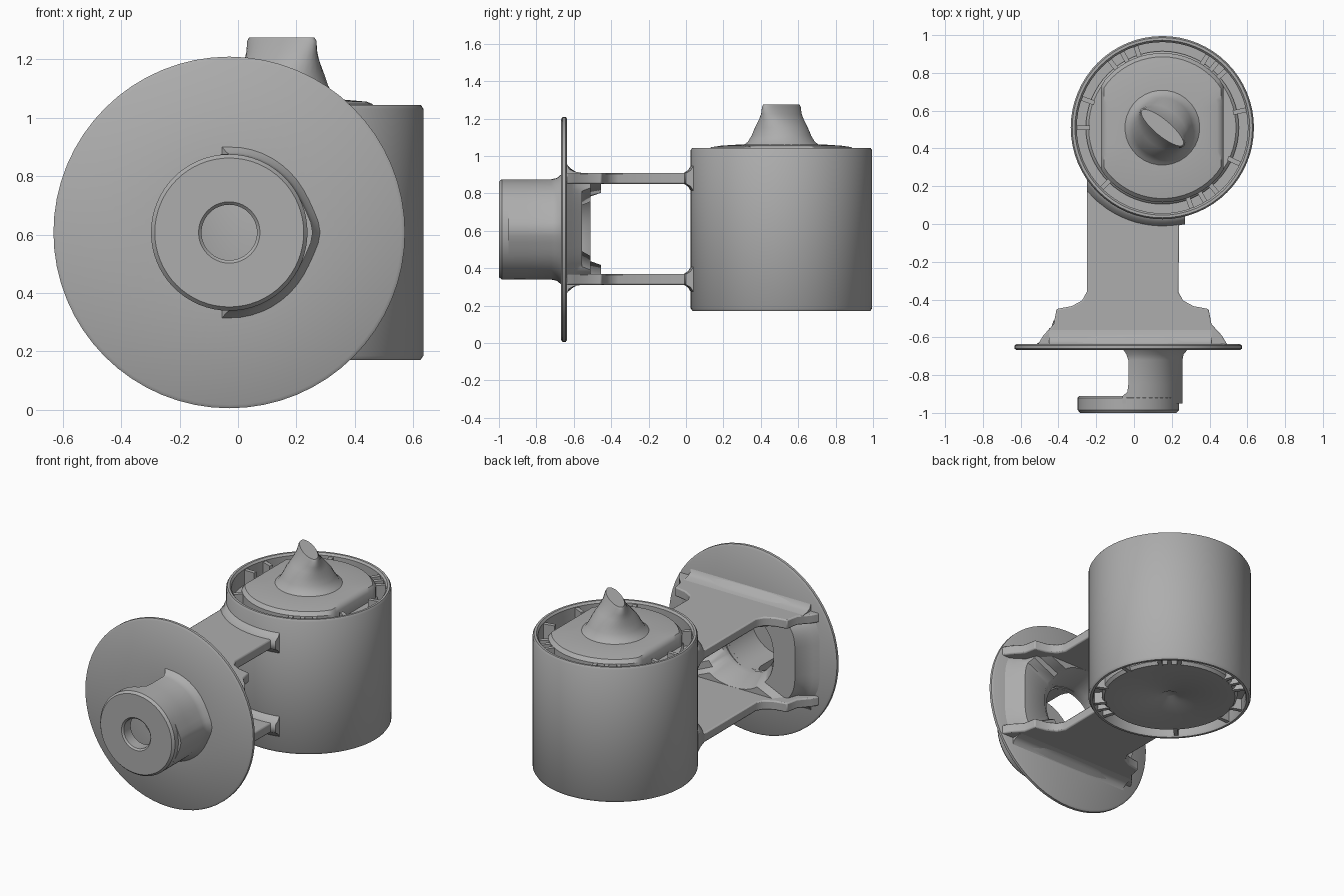
import bpy, bmesh, math
from mathutils import Matrix, Vector

if "Cube" in bpy.data.objects:
    bpy.data.objects.remove(bpy.data.objects["Cube"])

metal = bpy.data.materials.new("cast grey")
metal.diffuse_color = (0.42, 0.42, 0.42, 1)
metal.use_nodes = True
metal.node_tree.nodes["Principled BSDF"].inputs["Base Color"].default_value = metal.diffuse_color

DX, DY, DR = 0.15, 0.51, 0.485      # drum centre and radius
FX, FZ = -0.03, 0.607               # flange centre


def finish(name, bm, angle=35, bevel=0.0):
    bmesh.ops.recalc_face_normals(bm, faces=bm.faces[:])
    me = bpy.data.meshes.new(name)
    bm.to_mesh(me)
    bm.free()
    ob = bpy.data.objects.new(name, me)
    bpy.context.collection.objects.link(ob)
    me.materials.append(metal)
    if bevel:
        m = ob.modifiers.new("soft edges", 'BEVEL')
        m.width, m.segments, m.limit_method = bevel, 2, 'ANGLE'
        m.angle_limit = math.radians(40)
    bpy.ops.object.select_all(action='DESELECT')
    ob.select_set(True)
    bpy.context.view_layer.objects.active = ob
    bpy.ops.object.shade_smooth_by_angle(angle=math.radians(angle))
    return ob


def loft(name, rings, wrap=False, caps=True, **kw):
    """Skin a list of equally long closed loops."""
    bm = bmesh.new()
    vs = [[bm.verts.new(p) for p in r] for r in rings]
    n = len(vs[0])
    for i in range(len(vs) if wrap else len(vs) - 1):
        a, b = vs[i], vs[(i + 1) % len(vs)]
        for j in range(n):
            k = (j + 1) % n
            bm.faces.new((a[j], a[k], b[k], b[j]))
    if caps and not wrap:
        bm.faces.new(vs[0])
        bm.faces.new(vs[-1])
    return finish(name, bm, **kw)


def circle(r, h, axis, n=64, cx=0, cz=0):
    """Loop of radius r at height h, around z (drum) or y (flange)."""
    pts = []
    for i in range(n):
        t = 2 * math.pi * i / n
        c, s = r * math.cos(t), r * math.sin(t)
        pts.append((cx + c, cz + s, h) if axis == 'z' else (cx + c, h, cz + s))
    return pts


def drum_lathe(name, profile, **kw):
    return loft(name, [circle(r, z, 'z', cx=DX, cz=DY) for r, z in profile], **kw)


def flange_lathe(name, profile, **kw):
    return loft(name, [circle(r, y, 'y', cx=FX, cz=FZ) for r, y in profile], **kw)


# Drum shell, open at both ends
drum_lathe("drum_shell", [(0.475, 0.17), (DR, 0.185), (DR, 1.03), (0.477, 1.043),
                          (0.463, 1.043), (0.453, 1.03), (0.453, 0.185), (0.46, 0.17)],
           wrap=True)

# Core inside the drum with shallow dimple underneath
drum_lathe("drum_core", [(0.03, 0.205), (0.06, 0.188), (0.39, 0.182), (0.405, 0.20),
                         (0.405, 0.95), (0.39, 0.965)])

# Floor of the gap between core and shell
drum_lathe("gap_floor", [(0.39, 0.25), (0.46, 0.25), (0.46, 0.93), (0.39, 0.93)], wrap=True)

# Radial fins grouped around the gap, top and bottom
for z0, z1, label in ((0.90, 1.025, "top"), (0.178, 0.28, "bottom")):
    bm = bmesh.new()
    for deg in (12, 42, 50, 58, 108, 118, 128, 160, 180, 225, 290, 300, 310, 335):
        m = (Matrix.Translation((DX, DY, (z0 + z1) / 2)) @
             Matrix.Rotation(math.radians(deg), 4, 'Z') @
             Matrix.Translation((0.42, 0, 0)) @
             Matrix.Diagonal((0.075, 0.025, z1 - z0, 1)))
        bmesh.ops.create_cube(bm, size=1, matrix=m)
    finish(label + "_fins", bm)

# Lid: disc flattened left and right, rising to the shaft
lid = []
for r, z, fx in ((0.395, 0.94, 0.325), (0.395, 1.025, 0.325), (0.375, 1.047, 0.31),
                 (0.32, 1.055, 0.29), (0.21, 1.062, 0.21)):
    lid.append([(DX + max(-fx, min(fx, x)), DY + y, h) for x, y, h in circle(r, z, 'z')])
loft("drum_lid", lid)

# Shaft: round foot blending to a diagonal blade
rings = []
for a, b, z in ((0.215, 0.215, 1.05), (0.18, 0.18, 1.075), (0.16, 0.158, 1.11), (0.152, 0.135, 1.15),
                (0.148, 0.10, 1.19), (0.148, 0.068, 1.225), (0.15, 0.05, 1.262), (0.142, 0.042, 1.275)):
    ring = []
    for x, y, h in circle(1, z, 'z', 32):
        v = Matrix.Rotation(math.radians(-40), 3, 'Z') @ Vector((x * a, y * b, 0))
        ring.append((DX + v.x, DY + v.y, h))
    rings.append(ring)
loft("shaft_blade", rings, angle=50)

# Mounting flange with central opening
flange_lathe("mount_flange", [(0.20, -0.668), (0.59, -0.668), (0.602, -0.66), (0.602, -0.643),
                              (0.59, -0.635), (0.20, -0.635)], wrap=True)

# Front cap of the hub with a small bore
flange_lathe("hub_cap", [(0.095, -0.99), (0.105, -1.0), (0.255, -1.0), (0.268, -0.985),
                         (0.268, -0.92), (0.258, -0.91), (0.105, -0.91), (0.095, -0.92)], wrap=True)

# Half-round hub wall, open on the left, flared at both ends
wall = []
for y, ro, cut in ((-0.95, 0.268, -0.03), (-0.91, 0.268, -0.03), (-0.89, 0.268, -0.005),
                   (-0.85, 0.268, 0), (-0.72, 0.268, 0), (-0.69, 0.275, -0.01), (-0.66, 0.30, -0.03)):
    ring = []
    for r, order in ((ro, range(25)), (0.20, range(24, -1, -1))):
        for i in order:
            t = math.pi * (i / 24 - 0.5)
            bump = 0.018 * math.exp(-(t / 0.25) ** 2) if r == ro else 0
            x = (r + bump) * math.cos(t) + (cut if i in (0, 24) else 0)
            ring.append((FX + x, y, FZ + r * math.sin(t)))
    wall.append(ring)
loft("hub_wall", wall)

# Collar behind the flange: rounded rectangle around a round opening
def collar_ring(hx, hz, depth, e=0.5, n=64):
    pts = []
    for i in range(n):
        t = 2 * math.pi * i / n
        c, s = math.cos(t), math.sin(t)
        y = depth
        if depth is None:
            y = -0.455 if abs(s) > 0.75 else (-0.555 if c > 0 and abs(s) < 0.5 else -0.51)
        x = hx * math.copysign(abs(c) ** e, c)
        z = hz * math.copysign(abs(s) ** e, s)
        pts.append((-0.02 + x, y, 0.61 + z))
    return pts

loft("collar", [collar_ring(0.50, 0.345, -0.64), collar_ring(0.465, 0.318, -0.61),
                collar_ring(0.43, 0.30, -0.58), collar_ring(0.405, 0.295, None),
                collar_ring(0.25, 0.24, None, 0.85), collar_ring(0.20, 0.20, -0.60, 1),
                collar_ring(0.20, 0.20, -0.64, 1)], wrap=True, angle=45)

# Arms: flat plates flaring into the flange and wrapping onto the drum
def arc(r, x0, x1, n=10):
    xs = [x0 + (x1 - x0) * i / n for i in range(n + 1)]
    return [(x, DY - math.sqrt(r * r - (x - DX) ** 2)) for x in xs]

left = [(-0.25, -0.36), (-0.275, -0.405), (-0.33, -0.435), (-0.41, -0.45),
        (-0.425, -0.53), (-0.48, -0.59), (-0.51, -0.64)]
right = [(-0.01 - x - 0.005, y) for x, y in reversed(left)]
outline = left + right + arc(0.47, 0.24, -0.25)
for name, z0, z1 in (("upper_arm", 0.85, 0.91), ("lower_arm", 0.31, 0.37)):
    loft(name, [[(x, y, z) for x, y in outline] for z in (z0, z1)], bevel=0.008)
    # Fillets where the arm meets the drum
    lip = [[(x, y, z) for x, y in arc(r, -0.25, 0.27) + arc(0.465, 0.27, -0.25)]
           for r, z in ((0.486, z0 - 0.035), (0.50, z0 - 0.013), (0.525, z0 + 0.003),
                        (0.525, z1 - 0.003), (0.50, z1 + 0.013), (0.486, z1 + 0.035))]
    loft(name + "_fillet", lip, angle=60)

# Sloped fillets from the arms up onto the flange
for name, s in (("upper_gusset", 1), ("lower_gusset", -1)):
    rings = [[(x, y, 0.61 + s * h) for y, h in ((-0.55, 0.298), (-0.60, 0.307), (-0.625, 0.32),
                                                (-0.638, 0.35), (-0.638, 0.27))]
             for x in (-0.45, 0.41)]
    loft(name, rings, angle=60)
